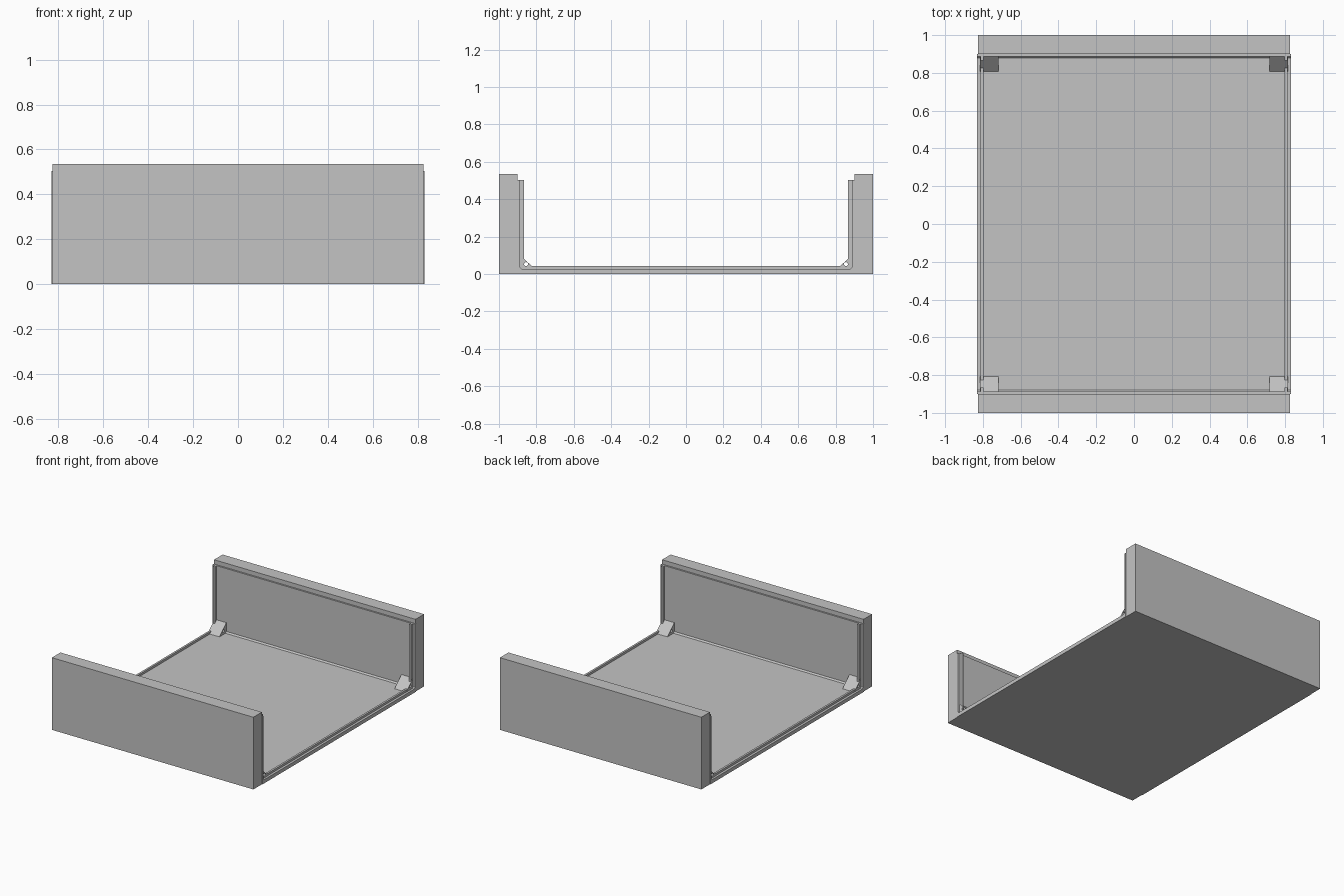
import bpy, bmesh, math

if "Cube" in bpy.data.objects:
    bpy.data.objects.remove(bpy.data.objects["Cube"])

W = 0.83       # half width of the tray
FLOOR = 0.027  # floor thickness
WALL = 0.888   # inner wall face
LIP_Z = 0.503  # height of the inner wall layer

grey = bpy.data.materials.new("light grey")
grey.diffuse_color = (0.55, 0.55, 0.55, 1)
grey.use_nodes = True
grey.node_tree.nodes["Principled BSDF"].inputs["Base Color"].default_value = grey.diffuse_color


def extrude_x(name, profile, x0, x1):
    """Extrude a closed (y, z) outline along x."""
    bm = bmesh.new()
    face = bm.faces.new([bm.verts.new((x0, y, z)) for y, z in profile])
    ext = bmesh.ops.extrude_face_region(bm, geom=[face])
    for v in ext["geom"]:
        if isinstance(v, bmesh.types.BMVert):
            v.co.x = x1
    bmesh.ops.recalc_face_normals(bm, faces=bm.faces)
    mesh = bpy.data.meshes.new(name)
    bm.to_mesh(mesh)
    bm.free()
    obj = bpy.data.objects.new(name, mesh)
    bpy.context.collection.objects.link(obj)
    mesh.materials.append(grey)
    return obj


def mirrored(half):
    """Complete a profile across y = 0."""
    return half + [(-y, z) for y, z in reversed(half)]


# U-shaped tray with a small chamfer where floor meets wall
c = 0.010
extrude_x("tray", mirrored([(0.9, 0), (0.9, LIP_Z), (WALL, LIP_Z),
                            (WALL, FLOOR + c), (WALL - c, FLOOR)]), -W, W)

# Thick end panels
for s, label in ((-1, "front"), (1, "back")):
    extrude_x(label + "_panel",
              [(s * 0.9, 0), (s, 0), (s, 0.535), (s * 0.9, 0.535)],
              -W + 0.004, W - 0.004)

# U-shaped ridges set in from both open sides
ridge = mirrored([(WALL + 0.002, FLOOR - 0.002), (WALL + 0.002, LIP_Z),
                  (0.866, LIP_Z), (0.866, 0.043)])
for s, label in ((-1, "left"), (1, "right")):
    extrude_x(label + "_ridge", ridge, s * 0.797, s * 0.812)

# Corner gussets, each with a screw hole along x
for sx, lx in ((-1, "left"), (1, "right")):
    for sy, ly in ((-1, "front"), (1, "back")):
        name = f"{ly}_{lx}_gusset"
        profile = [(0.808, FLOOR - 0.002), (0.808, FLOOR),
                   (WALL, 0.102), (WALL + 0.002, 0.102),
                   (WALL + 0.002, FLOOR - 0.002)]
        gusset = extrude_x(name, [(sy * y, z) for y, z in profile],
                           sx * 0.718, sx * 0.814)
        hole = [(sy * 0.855 + 0.0105 * math.cos(a), 0.053 + 0.0105 * math.sin(a))
                for a in (i * math.tau / 20 for i in range(20))]
        cutter = extrude_x(name + "_hole_cutter", hole, sx * 0.6, sx * 0.9)
        cutter.hide_render = True
        cutter.hide_viewport = True
        mod = gusset.modifiers.new("screw hole", 'BOOLEAN')
        mod.operation = 'DIFFERENCE'
        mod.solver = 'EXACT'
        mod.object = cutter
